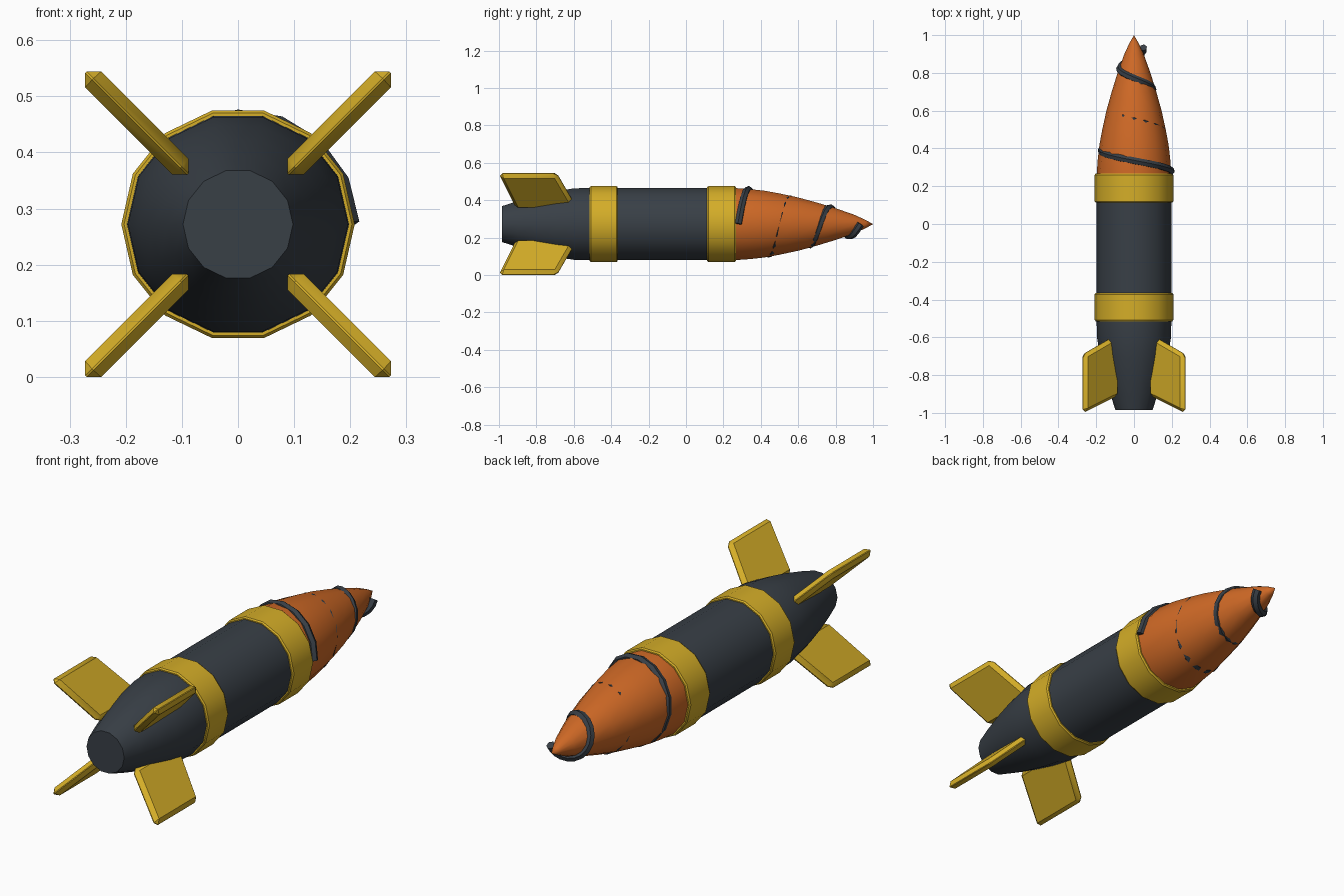
import bpy, bmesh, math
from mathutils import Vector

if "Cube" in bpy.data.objects:
    bpy.data.objects.remove(bpy.data.objects["Cube"])

AXIS_Z = 0.272   # height of the long axis
SIDES = 14


def material(name, rgb):
    m = bpy.data.materials.new(name)
    m.diffuse_color = (*rgb, 1.0)
    m.use_nodes = True
    m.node_tree.nodes["Principled BSDF"].inputs["Base Color"].default_value = m.diffuse_color
    return m


DARK = material("dark_slate", (0.040, 0.050, 0.062))
GOLD = material("gold_yellow", (0.66, 0.42, 0.021))
ORANGE = material("orange", (0.62, 0.140, 0.019))


def finish(name, bm, mat):
    bmesh.ops.recalc_face_normals(bm, faces=bm.faces)
    me = bpy.data.meshes.new(name)
    bm.to_mesh(me)
    bm.free()
    me.materials.append(mat)
    me.shade_smooth()
    me.set_sharp_from_angle(angle=math.radians(32))
    ob = bpy.data.objects.new(name, me)
    bpy.context.collection.objects.link(ob)
    return ob


def lathe(name, profile, mat):
    """Revolve (y, radius) points around the long axis and cap the ends."""
    bm = bmesh.new()
    rings = []
    for y, r in profile:
        if r == 0:
            rings.append([bm.verts.new((0, y, AXIS_Z))] * SIDES)
            continue
        ring = []
        for i in range(SIDES):
            a = math.tau * i / SIDES
            ring.append(bm.verts.new((r * math.cos(a), y, AXIS_Z + r * math.sin(a))))
        rings.append(ring)
    for p, q in zip(rings, rings[1:]):
        for i in range(SIDES):
            j = (i + 1) % SIDES
            face = [p[i], p[j], q[j], q[i]]
            bm.faces.new(list(dict.fromkeys(face)))
    for ring in (rings[0], rings[-1]):
        if ring[0] is not ring[1]:
            bm.faces.new(ring)
    return finish(name, bm, mat)


# Body with tapered tail
lathe("body", [(-0.985, 0.098), (-0.9, 0.126), (-0.8, 0.155), (-0.7, 0.179),
               (-0.6, 0.196), (-0.5, 0.198), (0.24, 0.198)], DARK)

# Nose cone
lathe("nose_cone", [(0.2, 0.198), (0.27, 0.197), (0.34, 0.192), (0.42, 0.183),
                    (0.5, 0.168), (0.6, 0.146), (0.7, 0.118), (0.8, 0.087),
                    (0.9, 0.051), (0.96, 0.023), (1.0, 0)], ORANGE)

# Two raised bands
for name, y0, y1 in (("rear_band", -0.515, -0.365), ("front_band", 0.113, 0.267)):
    lathe(name, [(y0, 0.203), (y0 + 0.007, 0.208),
                 (y1 - 0.007, 0.208), (y1, 0.203)], GOLD)

# Spiral strip wound three turns around the nose
curve = bpy.data.curves.new("spiral_path", "CURVE")
curve.dimensions = "3D"
curve.bevel_depth = 0.02
curve.bevel_resolution = 1
curve.use_fill_caps = True
steps = 48
spline = curve.splines.new("POLY")
spline.points.add(steps)
for i, p in enumerate(spline.points):
    turn = 3 * i / steps
    r = 0.197 - 0.049 * turn
    a = math.tau * turn
    p.co = (r * math.cos(a), 0.28 + 0.218 * turn, AXIS_Z + r * math.sin(a), 1)
path = bpy.data.objects.new("spiral_path", curve)
bpy.context.collection.objects.link(path)
bpy.context.view_layer.update()
bm = bmesh.new()
bm.from_mesh(path.to_mesh())
path.to_mesh_clear()
bpy.data.objects.remove(path)
finish("spiral_strip", bm, DARK)

# Four swept fins on the diagonals
FIN = [(0.383, -1.0), (0.383, -0.69), (0.127, -0.585), (0.127, -0.91)]  # radius, y
for k in range(4):
    a = math.radians(45 + 90 * k)
    out = Vector((math.cos(a), 0, math.sin(a)))
    side = Vector((-math.sin(a), 0, math.cos(a))) * 0.02
    bm = bmesh.new()
    base = [bm.verts.new(out * r + Vector((0, y, AXIS_Z)) - side) for r, y in FIN]
    face = bm.faces.new(base)
    ext = bmesh.ops.extrude_face_region(bm, geom=[face])["geom"]
    bmesh.ops.translate(bm, vec=side * 2,
                        verts=[v for v in ext if isinstance(v, bmesh.types.BMVert)])
    bmesh.ops.recalc_face_normals(bm, faces=bm.faces)
    bmesh.ops.bevel(bm, geom=bm.edges[:], offset=0.018, segments=1,
                    profile=0.5, affect="EDGES")
    finish(f"fin_{k + 1}", bm, GOLD)
